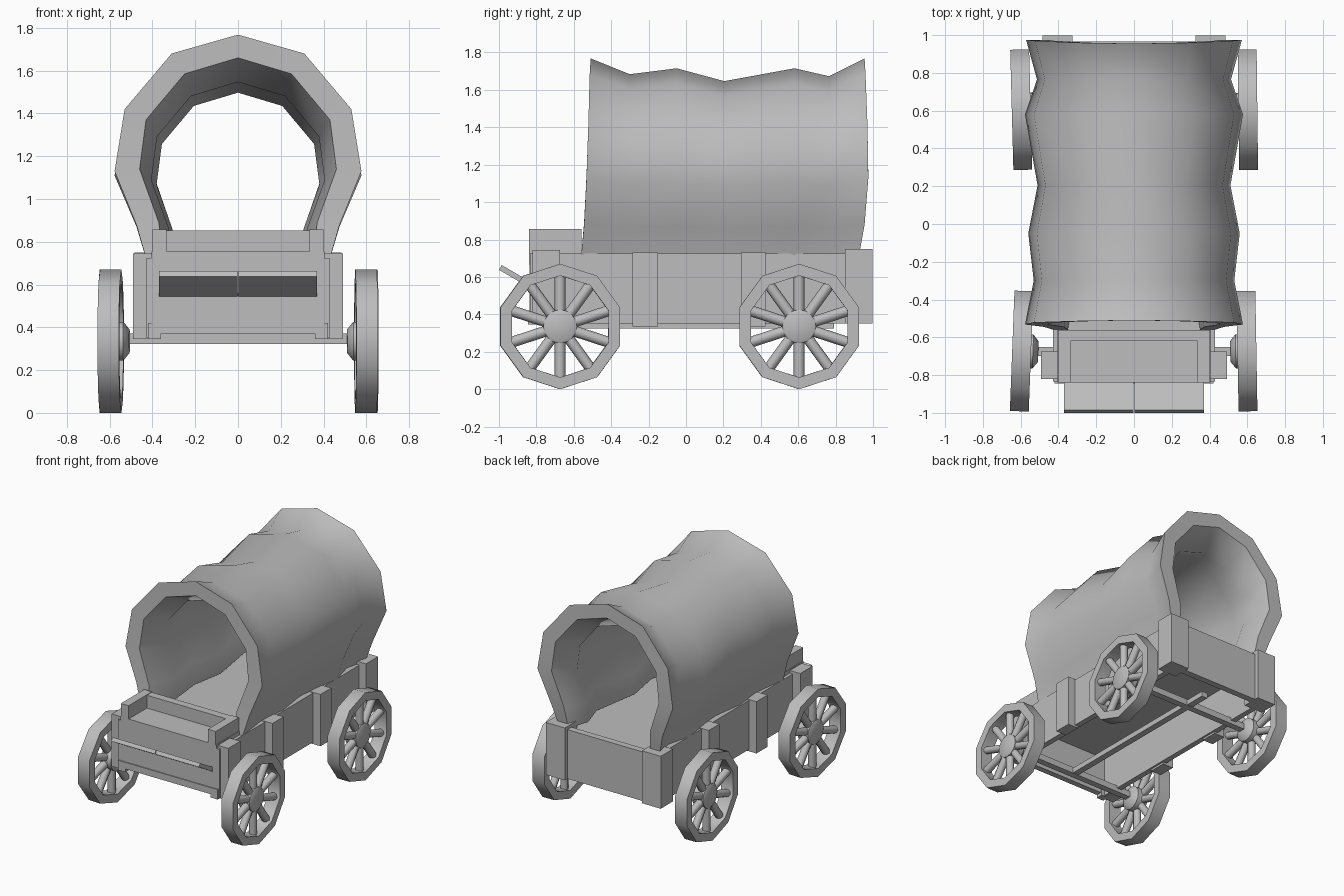
import bpy, bmesh, math
from mathutils import Matrix

if "Cube" in bpy.data.objects:
    bpy.data.objects.remove(bpy.data.objects["Cube"])

grey = bpy.data.materials.new("plain grey")
grey.diffuse_color = (0.51, 0.51, 0.51, 1)
grey.use_nodes = True
grey.node_tree.nodes["Principled BSDF"].inputs["Base Color"].default_value = grey.diffuse_color


def finish(name, bm, smooth=None):
    bmesh.ops.recalc_face_normals(bm, faces=bm.faces)
    me = bpy.data.meshes.new(name)
    bm.to_mesh(me)
    bm.free()
    me.materials.append(grey)
    ob = bpy.data.objects.new(name, me)
    bpy.context.collection.objects.link(ob)
    if smooth:
        bpy.ops.object.select_all(action='DESELECT')
        ob.select_set(True)
        bpy.context.view_layer.objects.active = ob
        bpy.ops.object.shade_smooth_by_angle(angle=math.radians(smooth))
    return ob


def add_box(bm, x, y, z):
    size = [b - a for a, b in (x, y, z)]
    mid = [(a + b) / 2 for a, b in (x, y, z)]
    bmesh.ops.create_cube(bm, size=1, matrix=Matrix.Translation(mid) @ Matrix.Diagonal((*size, 1)))


def box(name, x, y, z, mirror=False):
    bm = bmesh.new()
    add_box(bm, x, y, z)
    if mirror:
        add_box(bm, (-x[1], -x[0]), y, z)
    return finish(name, bm)


def lathe(bm, rings, n, closed):
    """Rings of (radius, x) around the x axis, first corner pointing up."""
    vs = [[bm.verts.new((x, r * math.sin(2 * math.pi * i / n), r * math.cos(2 * math.pi * i / n)))
           for i in range(n)] for r, x in rings]
    for k in range(len(rings) if closed else len(rings) - 1):
        a, b = vs[k], vs[(k + 1) % len(rings)]
        for i in range(n):
            j = (i + 1) % n
            bm.faces.new((a[i], a[j], b[j], b[i]))
    if not closed:
        bm.faces.new(vs[0])
        bm.faces.new(vs[-1])


# Wheels: ten-sided rim, ten round spokes, hub
def wheel(name, x, y, toe):
    s = 1 if x > 0 else -1
    bm = bmesh.new()
    lathe(bm, [(0.335, -0.05), (0.335, 0.05), (0.272, 0.05), (0.272, -0.05)], 10, True)
    lathe(bm, [(0.055, -0.088 * s), (0.09, -0.06 * s), (0.09, 0.03 * s), (0.08, 0.036 * s)], 16, False)
    for i in range(10):
        bmesh.ops.create_cone(bm, cap_ends=True, segments=8, radius1=0.029, radius2=0.029, depth=0.24,
                              matrix=Matrix.Rotation(i * math.pi / 5, 4, 'X') @ Matrix.Translation((0, 0, 0.17)))
    bmesh.ops.transform(bm, verts=bm.verts, matrix=Matrix.Translation((x, y, 0.335))
                        @ Matrix.Rotation(math.radians(toe), 4, 'Z'))
    finish(name, bm, 50)


wheel("front_left_wheel", -0.595, -0.673, -2.2)
wheel("front_right_wheel", 0.598, -0.673, 1.0)
wheel("rear_left_wheel", -0.597, 0.605, 1.5)
wheel("rear_right_wheel", 0.603, 0.605, 0.7)

# Running gear
box("front_axle", (-0.52, 0.52), (-0.7, -0.65), (0.322, 0.37))
box("rear_axle", (-0.52, 0.52), (0.575, 0.625), (0.322, 0.37))
box("centre_beam", (-0.025, 0.025), (-0.7, 0.79), (0.325, 0.365))

# Wagon bed: walls, raised floor, boards
box("side_walls", (0.385, 0.428), (-0.835, 0.96), (0.35, 0.725), True)
box("bed_floor", (-0.39, 0.39), (-0.81, 0.95), (0.655, 0.695))
box("front_board", (-0.405, 0.405), (-0.838, -0.79), (0.4, 0.75))
box("front_sill", (-0.37, 0.37), (-0.845, -0.8), (0.37, 0.42))
box("front_corner_feet", (0.36, 0.42), (-0.845, -0.79), (0.345, 0.42), True)
box("tailboard", (-0.4, 0.4), (0.915, 0.965), (0.35, 0.725))

# Upright posts
for name, x, y, z in (("front_posts", (0.4, 0.492), (-0.82, -0.675), (0.345, 0.745)),
                      ("front_middle_posts", (0.4, 0.49), (-0.285, -0.15), (0.335, 0.73)),
                      ("rear_middle_posts", (0.4, 0.49), (0.295, 0.425), (0.335, 0.73)),
                      ("rear_corner_posts", (0.325, 0.485), (0.85, 0.997), (0.35, 0.75))):
    box(name, x, y, z, True)

# Driver seat
box("seat", (-0.405, 0.405), (-0.84, -0.56), (0.665, 0.755))
box("seat_arms", (0.335, 0.4), (-0.84, -0.56), (0.74, 0.857), True)
box("seat_back", (-0.35, 0.35), (-0.62, -0.56), (0.74, 0.853))

# Tilted footboard in two planks
bm = bmesh.new()
for x0, x1 in ((-0.37, -0.002), (0.002, 0.37)):
    prof = [(-1.0, 0.638), (-0.985, 0.663), (-0.8, 0.556), (-0.815, 0.53)]
    a, b = [[bm.verts.new((x, *p)) for p in prof] for x in (x0, x1)]
    bm.faces.new(a)
    bm.faces.new(b)
    for i in range(4):
        j = (i + 1) % 4
        bm.faces.new((a[i], a[j], b[j], b[i]))
finish("footboard", bm)

# Canvas cover: thick half-profile swept along rippling stations (y, width scale, height scale)
outer = [(0.428, 0.715), (0.475, 0.88), (0.577, 1.13), (0.53, 1.42), (0.31, 1.68), (0, 1.768)]
inner = [(0.35, 0.715), (0.37, 0.89), (0.46, 1.14), (0.43, 1.37), (0.25, 1.585), (0, 1.66)]
stations = [(-0.51, 1.0, 1.0), (-0.3, 0.92, 0.92), (-0.05, 0.97, 0.95), (0.205, 0.885, 0.885),
            (0.58, 1.0, 0.95), (0.765, 0.89, 0.91), (0.955, 0.99, 1.0)]
front_lean = [-0.05, -0.035, -0.022, -0.012, -0.005, 0]
back_lean = [-0.03, 0.0, 0.02, 0.015, 0.005, 0]
bm = bmesh.new()
rings = []
for k, (y, w, h) in enumerate(stations):
    lean = front_lean if k == 0 else back_lean if k == len(stations) - 1 else [0] * 6
    arcs = []
    # the inside ripples a little more than the outside
    for prof, f in ((outer, 1.0), (inner, 1.5)):
        sw, sh = 1 - (1 - w) * f, 1 - (1 - h) * f
        half = [(x * sw, y + lean[i], 0.715 + (z - 0.715) * sh) for i, (x, z) in enumerate(prof)]
        arcs.append(half + [(-x, yy, z) for x, yy, z in half[-2::-1]])
    rings.append([bm.verts.new(p) for p in arcs[0] + arcs[1][::-1]])
n = len(rings[0])
for a, b in zip(rings, rings[1:]):
    for i in range(n):
        bm.faces.new((a[i], a[(i + 1) % n], b[(i + 1) % n], b[i]))
for r in (rings[0], rings[-1]):
    for i in range(n // 2 - 1):
        bm.faces.new((r[i], r[i + 1], r[n - 2 - i], r[n - 1 - i]))
finish("canvas_cover", bm, 50)
